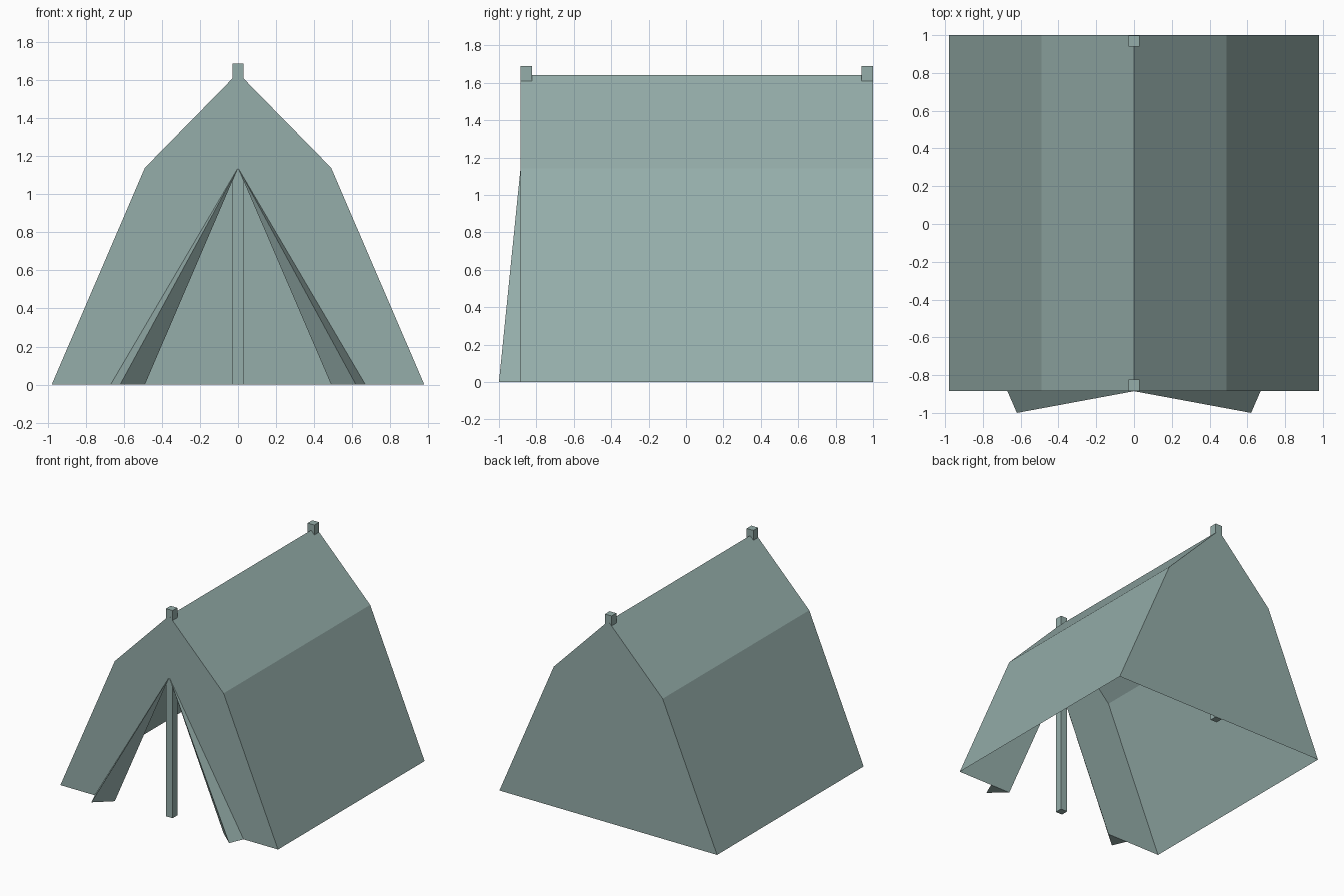
import bpy

cube = bpy.data.objects.get("Cube")
if cube:
    bpy.data.objects.remove(cube, do_unlink=True)

canvas = bpy.data.materials.new("grey_green_canvas")
canvas.use_nodes = True
colour = (0.30, 0.42, 0.40, 1)
canvas.diffuse_color = colour
canvas.node_tree.nodes["Principled BSDF"].inputs["Base Color"].default_value = colour

FRONT, BACK = -0.885, 1.0


def make(name, verts, faces):
    mesh = bpy.data.meshes.new(name)
    mesh.from_pydata(verts, [], faces)
    mesh.materials.append(canvas)
    obj = bpy.data.objects.new(name, mesh)
    bpy.context.collection.objects.link(obj)
    return obj


# Cross-section of the tent, from the right foot over the ridge
section = [(-0.98, 0), (-0.49, 1.14), (0, 1.64), (0.49, 1.14), (0.98, 0)]
n = len(section)

# Walls and roof: open sheet swept along y, with no floor
verts = [(x, y, z) for y in (FRONT, BACK) for x, z in section]
make("roof_and_walls", verts, [(i, i + 1, n + i + 1, n + i) for i in range(n - 1)])

# Back wall
make("back_wall", [(x, BACK, z) for x, z in section], [tuple(range(n))])

# Front wall with a triangular doorway, in two halves
door_top = (0, FRONT, 1.14)
for side, s in (("right", -1), ("left", 1)):
    outline = [(s * abs(x), FRONT, z) for x, z in section[:3]]
    half = outline + [door_top, (s * 0.49, FRONT, 0)]
    face = (0, 1, 2, 3, 4)
    make(side + "_front_wall", half, [face if s < 0 else face[::-1]])

    # Door flap folded outward as a slim wedge
    wedge = [door_top, (s * 0.67, FRONT, 0), (s * 0.62, -1.0, 0), (s * 0.49, FRONT, 0)]
    faces = [(0, 1, 2), (0, 2, 3), (1, 3, 2)]
    make(side + "_door_flap", wedge, faces if s < 0 else [f[::-1] for f in faces])

# Square poles standing just inside each end wall
for name, y in (("front_pole", FRONT + 0.031), ("back_pole", BACK - 0.031)):
    bpy.ops.mesh.primitive_cube_add(size=1, location=(0, y, 0.845))
    pole = bpy.context.object
    pole.name = name
    pole.scale = (0.06, 0.06, 1.69)
    pole.data.materials.append(canvas)
